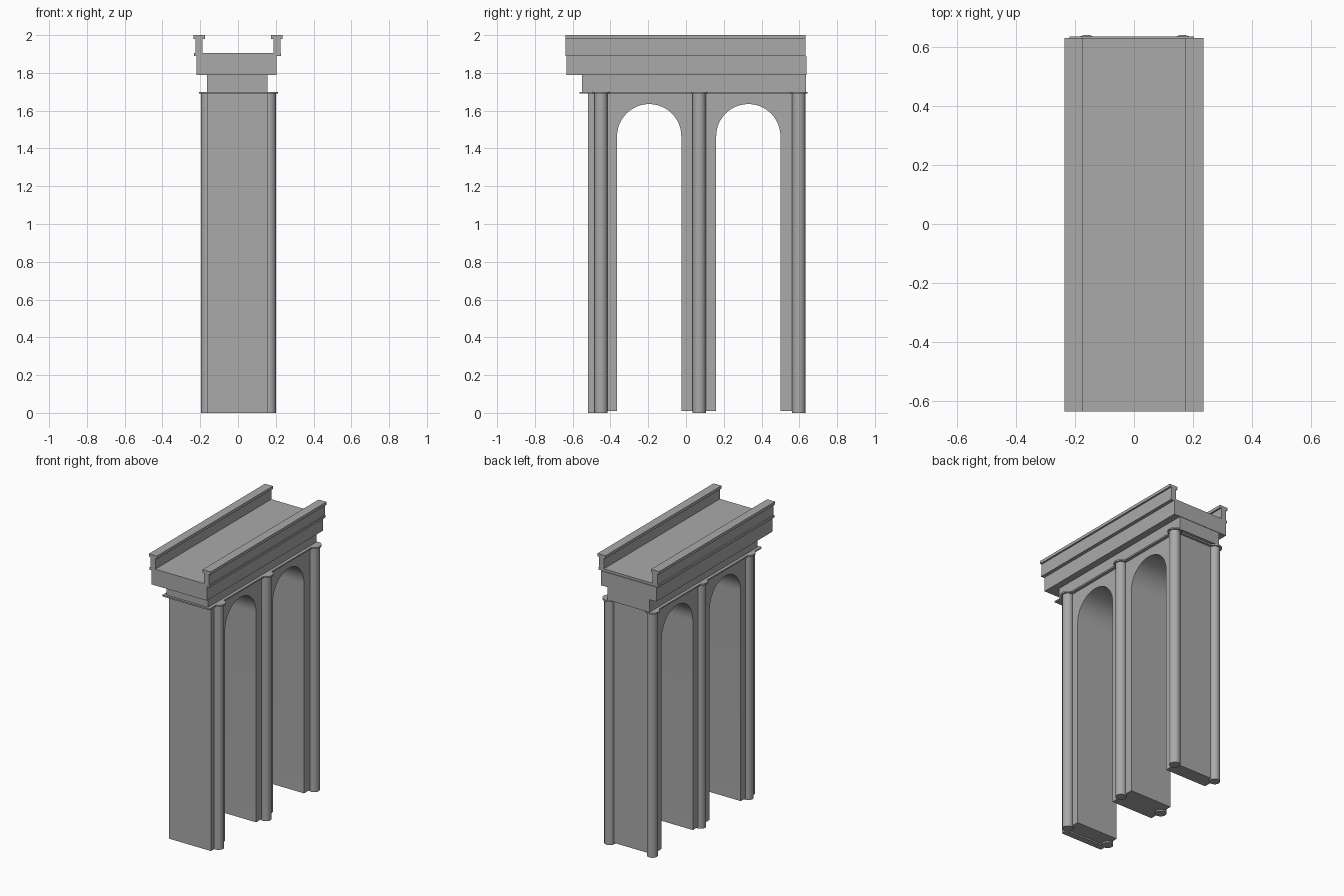
import bpy, bmesh, math

cube = bpy.data.objects.get("Cube")
if cube:
    bpy.data.objects.remove(cube, do_unlink=True)

stone = bpy.data.materials.new("grey_stone")
stone.use_nodes = True
GREY = (0.4, 0.4, 0.4, 1)
stone.diffuse_color = GREY
stone.node_tree.nodes["Principled BSDF"].inputs["Base Color"].default_value = GREY


def finish(name, bm, smooth=False):
    bmesh.ops.recalc_face_normals(bm, faces=bm.faces)
    mesh = bpy.data.meshes.new(name)
    bm.to_mesh(mesh)
    bm.free()
    obj = bpy.data.objects.new(name, mesh)
    mesh.materials.append(stone)
    bpy.context.collection.objects.link(obj)
    if smooth:
        bpy.ops.object.select_all(action='DESELECT')
        obj.select_set(True)
        bpy.context.view_layer.objects.active = obj
        bpy.ops.object.shade_smooth_by_angle(angle=math.radians(35))
    return obj


def extrude(name, points, axis, start, end, smooth=False):
    """Extrude a 2D outline along x (points are y, z) or y (points are x, z)."""
    bm = bmesh.new()
    place = (lambda a, b: (start, a, b)) if axis == 'x' else (lambda a, b: (a, start, b))
    face = bm.faces.new([bm.verts.new(place(a, b)) for a, b in points])
    new = bmesh.ops.extrude_face_region(bm, geom=[face])['geom']
    shift = (end - start, 0, 0) if axis == 'x' else (0, end - start, 0)
    bmesh.ops.translate(bm, vec=shift, verts=[v for v in new if isinstance(v, bmesh.types.BMVert)])
    return finish(name, bm, smooth)


def box(name, x, y, z):
    return extrude(name, [(x[0], z[0]), (x[1], z[0]), (x[1], z[1]), (x[0], z[1])], 'y', *y)


def cylinder(name, x, y, z, radius):
    bm = bmesh.new()
    bmesh.ops.create_cone(bm, cap_ends=True, segments=32, radius1=radius,
                          radius2=radius, depth=z[1] - z[0])
    bmesh.ops.translate(bm, vec=(x, y, sum(z) / 2), verts=bm.verts)
    return finish(name, bm, True)


# Wall pierced by two round arches
BASE, TOP, SPRING, RADIUS = 0.01, 1.69, 1.465, 0.17
WALL_X = (-0.164, 0.156)
outline = [(-0.52, TOP), (-0.52, BASE)]
for centre in (-0.195, 0.33):
    outline.append((centre - RADIUS, BASE))
    for i in range(25):
        a = math.pi * (1 - i / 24)
        outline.append((centre + RADIUS * math.cos(a), SPRING + RADIUS * math.sin(a)))
    outline.append((centre + RADIUS, BASE))
outline += [(0.6, BASE), (0.6, TOP)]
extrude("arched_wall", outline, 'x', *WALL_X, smooth=True)
box("front_footing", WALL_X, (-0.52, -0.475), (0, BASE))

# Round columns with disc capitals
for side, x in (("right", -0.161), ("left", 0.166)):
    for place, y in (("front", -0.45), ("middle", 0.07), ("back", 0.597)):
        cylinder(f"{place}_{side}_column", x, y, (0, TOP), 0.035)
        cylinder(f"{place}_{side}_capital", x, y, (TOP, 1.70), 0.046)

# Stepped courses above the wall
box("capital_band", (-0.185, 0.177), (-0.565, 0.615), (TOP, 1.70))
box("lower_course", WALL_X, (-0.55, 0.635), (1.70, 1.79))
box("cornice", (-0.22, 0.204), (-0.632, 0.638), (1.79, 1.89))

# Deck and parapets
DECK_Y = (-0.638, 0.632)
box("deck", (-0.233, 0.228), DECK_Y, (1.89, 1.906))
for name, s in (("right", -1), ("left", 1)):
    box(f"{name}_parapet", sorted((s * 0.187, s * 0.224)), DECK_Y, (1.906, 1.98))
    box(f"{name}_parapet_cap", sorted((s * 0.175, s * 0.236)), DECK_Y, (1.98, 2.0))
